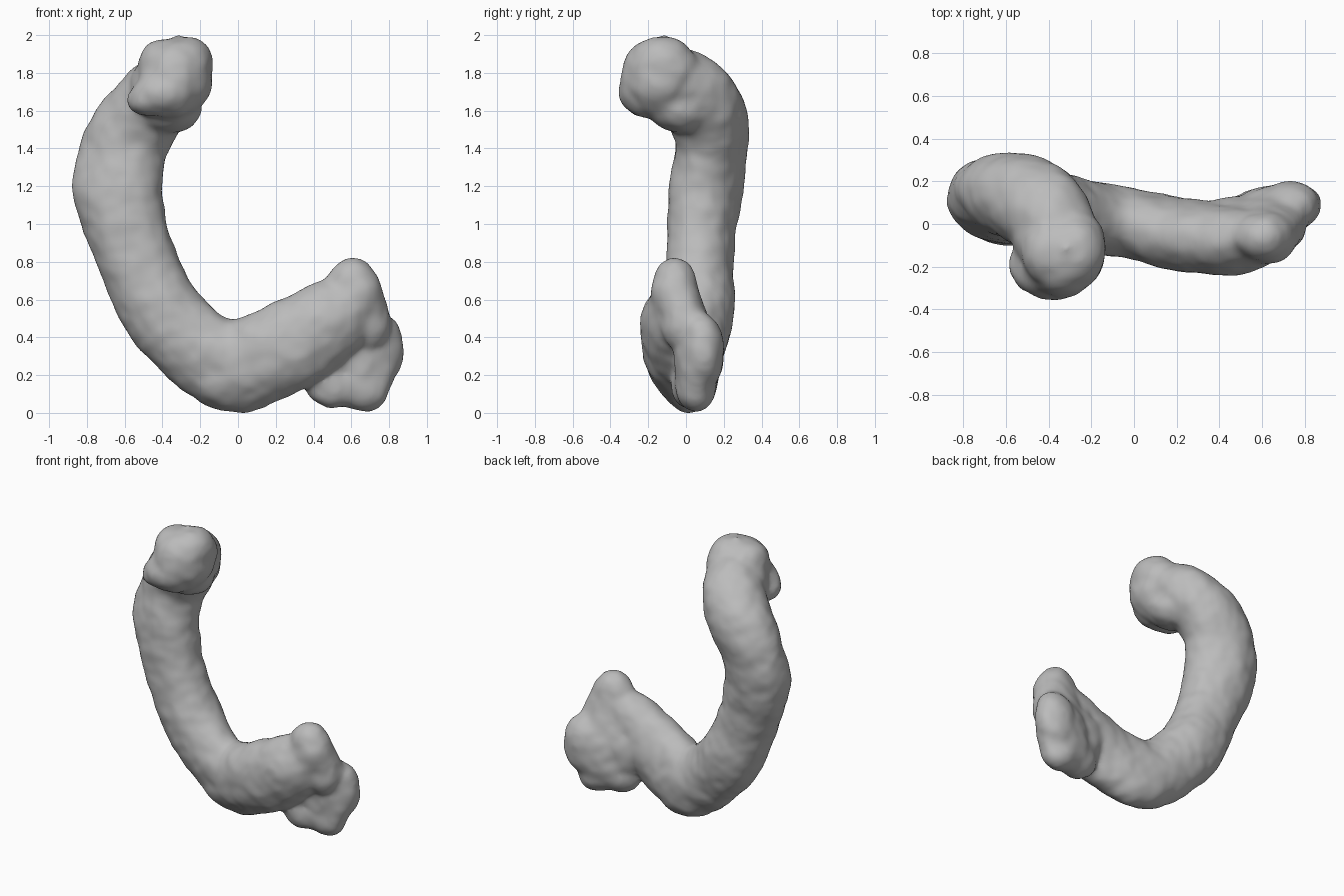
import bpy, bmesh
from math import cos, sin, pi
from mathutils import Vector, Matrix, Euler, noise

cube = bpy.data.objects.get("Cube")
if cube:
    bpy.data.objects.remove(cube, do_unlink=True)

mat = bpy.data.materials.new("plain grey")
mat.use_nodes = True
grey = (0.5, 0.5, 0.5, 1)
mat.diffuse_color = grey
mat.node_tree.nodes["Principled BSDF"].inputs["Base Color"].default_value = grey

# Spine of the body: x, y, z, radius in the bend plane, radius across it
SPINE = [
    (.60, -.06, .60, .17, .12), (.48, -.07, .49, .215, .155),
    (.26, -.06, .355, .235, .165), (.01, 0, .25, .245, .16),
    (-.13, .02, .29, .225, .16), (-.27, .04, .39, .215, .17),
    (-.43, .07, .58, .215, .185), (-.545, .075, .84, .205, .175),
    (-.635, .1, 1.16, .235, .185), (-.605, .135, 1.4, .225, .185),
    (-.515, .12, 1.56, .21, .205), (-.415, .05, 1.68, .195, .205),
    (-.36, -.08, 1.76, .18, .2),
]
STEPS, SIDES = 6, 32


def smooth_path(points):
    """Catmull-Rom samples through the spine points."""
    p = [Vector(q) for q in points]
    p = [2 * p[0] - p[1]] + p + [2 * p[-1] - p[-2]]
    out = []
    for a, b, c, d in zip(p, p[1:], p[2:], p[3:]):
        for k in range(STEPS):
            t = k / STEPS
            out.append(.5 * (2 * b + (c - a) * t + (2 * a - 5 * b + 4 * c - d) * t**2
                             + (3 * b - a - 3 * c + d) * t**3))
    return out + [p[-2]]


def add_tube(bm, path):
    rings, across = [], Vector((0, 1, 0))
    for i, s in enumerate(path):
        tangent = (path[min(i + 1, len(path) - 1)] - path[max(i - 1, 0)]).xyz.normalized()
        across = (across - tangent * across.dot(tangent)).normalized()
        inplane = tangent.cross(across)
        rings.append([bm.verts.new(s.xyz + inplane * s[3] * cos(2 * pi * k / SIDES)
                                   + across * s[4] * sin(2 * pi * k / SIDES))
                      for k in range(SIDES)])
    for r, q in zip(rings, rings[1:]):
        for k in range(SIDES):
            n = (k + 1) % SIDES
            bm.faces.new((r[k], r[n], q[n], q[k]))
    bm.faces.new(rings[0])
    bm.faces.new(rings[-1])


def add_lump(bm, centre, size, tilt=(0, 0, 0)):
    m = Matrix.LocRotScale(Vector(centre), Euler(tilt), Vector(size))
    bmesh.ops.create_icosphere(bm, subdivisions=4, radius=1, matrix=m)


bm = bmesh.new()
add_tube(bm, smooth_path(SPINE))
# Rounded head, its lower corner and the throat below it
add_lump(bm, (-.33, -.14, 1.78), (.195, .2, .205))
add_lump(bm, (-.27, -.12, 1.84), (.135, .18, .15))
add_lump(bm, (-.41, -.13, 1.85), (.115, .15, .125))
add_lump(bm, (-.38, -.22, 1.70), (.17, .13, .13))
add_lump(bm, (-.475, -.2, 1.67), (.11, .12, .09), (0, -.3, 0))
add_lump(bm, (-.36, -.06, 1.63), (.17, .19, .13), (-.5, 0, 0))
add_lump(bm, (-.32, -.11, 1.97), (.03, .03, .035))
# Upper lobe of the flared end
add_lump(bm, (.61, -.06, .63), (.155, .12, .19))
add_lump(bm, (.67, -.03, .53), (.13, .11, .19), (0, -.2, 0))
add_lump(bm, (.42, -.1, .48), (.2, .14, .16), (0, -.6, 0))
# Lower lobe, set back, and the flat web joining it to the upper one
add_lump(bm, (.64, .055, .27), (.2, .115, .25), (0, .1, 0))
add_lump(bm, (.74, .09, .34), (.135, .11, .2), (.1, 0, 0))
add_lump(bm, (.50, .02, .15), (.15, .1, .12), (0, .2, 0))
add_lump(bm, (.66, .05, .12), (.13, .1, .11))
add_lump(bm, (.63, .035, .47), (.18, .085, .3), (.32, -.1, 0))
add_lump(bm, (.52, .03, .33), (.2, .1, .22))
bmesh.ops.recalc_face_normals(bm, faces=bm.faces)
mesh = bpy.data.meshes.new("curved_body")
bm.to_mesh(mesh)
bm.free()
body = bpy.data.objects.new("curved_body", mesh)
bpy.context.collection.objects.link(body)

# Fuse the parts into one soft skin
remesh = body.modifiers.new("fuse", 'REMESH')
remesh.mode = 'VOXEL'
remesh.voxel_size = .018
soften = body.modifiers.new("soften", 'SMOOTH')
soften.factor = .5
soften.iterations = 16
skin = bpy.data.meshes.new_from_object(
    body.evaluated_get(bpy.context.evaluated_depsgraph_get()))
body.modifiers.clear()
body.data = skin
bpy.data.meshes.remove(mesh)
skin.name = "curved_body"

# Gentle uneven bumps over the skin
bm = bmesh.new()
bm.from_mesh(skin)
bm.normal_update()
moves = [(v, v.normal * (.005 + .01 * noise.noise(v.co * 7) + .004 * noise.noise(v.co * 15)))
         for v in bm.verts]
for v, step in moves:
    v.co += step
low = min(v.co.z for v in bm.verts)
for v in bm.verts:
    v.co.z -= low
for f in bm.faces:
    f.smooth = True
bm.to_mesh(skin)
bm.free()
skin.materials.clear()
skin.materials.append(mat)
